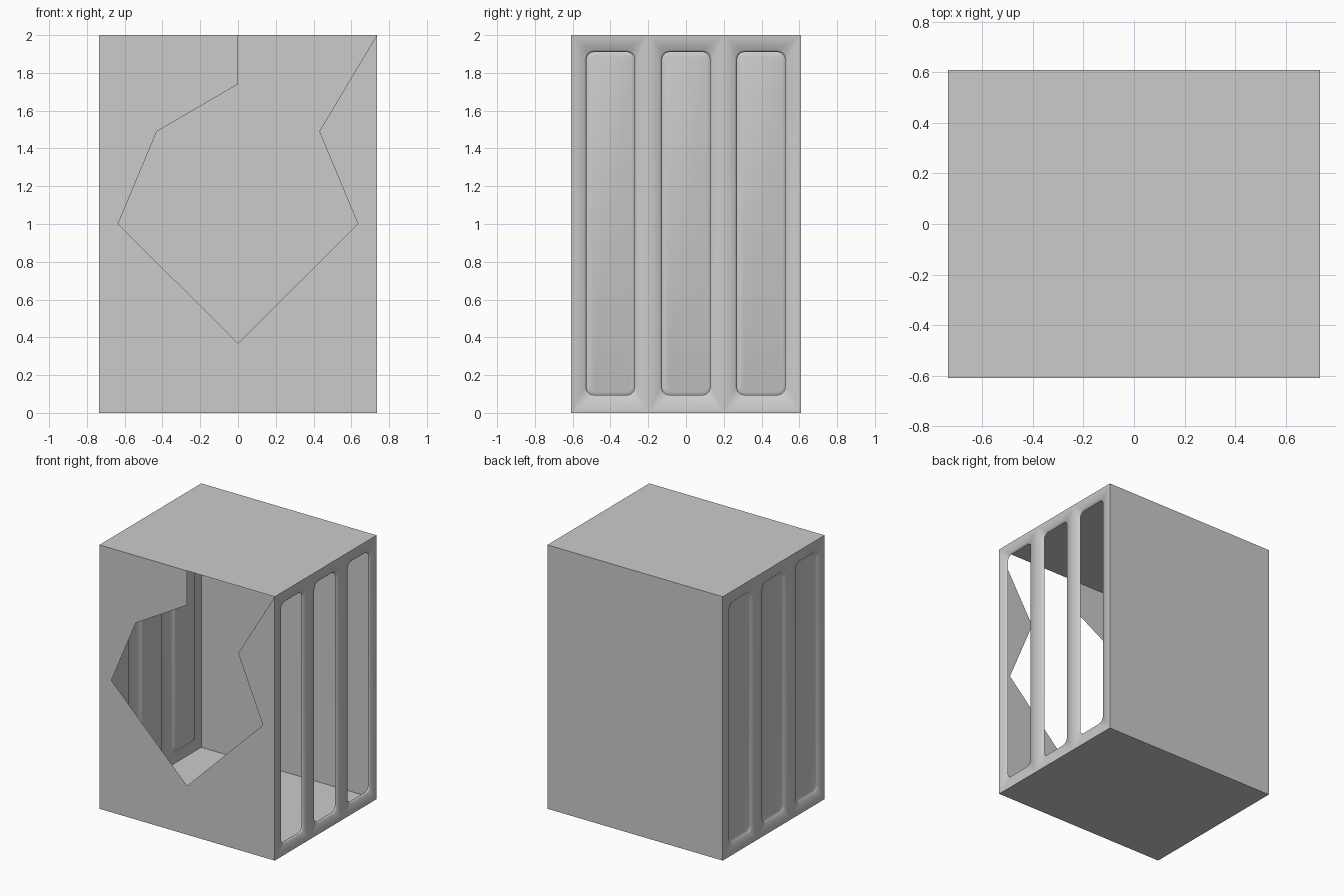
import bpy, bmesh, math
from mathutils import Vector

if "Cube" in bpy.data.objects:
    bpy.data.objects.remove(bpy.data.objects["Cube"])

W, D, H = 0.735, 0.61, 2.0


def finish(bm, name, outward):
    # weld, orient outward and turn into an object
    bmesh.ops.remove_doubles(bm, verts=bm.verts[:], dist=0.0005)
    bmesh.ops.recalc_face_normals(bm, faces=bm.faces[:])
    total = sum((f.normal * f.calc_area() for f in bm.faces), Vector())
    if total.dot(Vector(outward)) < 0:
        bmesh.ops.reverse_faces(bm, faces=bm.faces[:])
    me = bpy.data.meshes.new(name)
    bm.to_mesh(me)
    bm.free()
    ob = bpy.data.objects.new(name, me)
    bpy.context.collection.objects.link(ob)
    return ob


def sheet(name, pts, faces, outward):
    bm = bmesh.new()
    vs = [bm.verts.new(p) for p in pts]
    for f in faces:
        bm.faces.new([vs[i] for i in f])
    return finish(bm, name, outward)


def rounded(cy, hw, z0, z1, r, n=5):
    # rounded rectangle outline in the y-z plane
    out = []
    for k, (sy, z) in enumerate(((1, z1 - r), (-1, z1 - r), (-1, z0 + r), (1, z0 + r))):
        for i in range(n + 1):
            a = math.pi / 2 * (k + i / n)
            out.append((cy + sy * (hw - r) + r * math.cos(a), z + r * math.sin(a)))
    return out


def side_wall(name, s, profile, panelled):
    bm = bmesh.new()
    for y0, y1, cy in ((-D, -0.2, -0.4), (-0.2, 0.2, 0), (0.2, D, 0.397)):
        # softened lip stepping into the wall
        rings = []
        for inset, depth in profile:
            pts = rounded(cy, 0.137 - inset, 0.085 + inset, 1.92 - inset, 0.05 - inset)
            rings.append([bm.verts.new((s * (W - depth), y, z)) for y, z in pts])
        n = len(rings[0])
        for a, b in zip(rings, rings[1:]):
            for i in range(n):
                j = (i + 1) % n
                bm.faces.new((a[i], a[j], b[j], b[i]))
        if panelled:
            bm.faces.new(rings[-1])
        # flat frame around the opening
        rect = [bm.verts.new((s * W, y, z))
                for y, z in ((y0, 0), (y1, 0), (y1, H), (y0, H))]
        edges = [bm.edges.new((rect[i], rect[(i + 1) % 4])) for i in range(4)]
        edges += [bm.edges.get((rings[0][i], rings[0][(i + 1) % n])) for i in range(n)]
        bmesh.ops.triangle_fill(bm, use_beauty=True, use_dissolve=False,
                                edges=edges, normal=(s, 0, 0))
    ob = finish(bm, name, (s, 0, 0))
    # soft blended shading across frame and lip
    for p in ob.data.polygons:
        p.use_smooth = True


# front sheet with the broken opening running to the top right corner
front = [(-W, 0), (W, 0), (W, H), (0.43, 1.49), (0.635, 1), (0, 0.37),
         (-0.635, 1), (-0.43, 1.49), (0, 1.74), (0, H), (-W, H)]
sheet("front_wall", [(x, -D, z) for x, z in front],
      [(10, 7, 8, 9), (10, 6, 7), (10, 0, 6), (0, 5, 6), (0, 1, 5),
       (1, 4, 5), (1, 2, 4), (2, 3, 4)], (0, -1, 0))

# back, bottom and top sheets
quad = [(0, 1, 2, 3)]
sheet("back_wall", [(-W, D, 0), (W, D, 0), (W, D, H), (-W, D, H)], quad, (0, 1, 0))
for name, z, o in (("floor", 0, -1), ("roof", H, 1)):
    sheet(name, [(-W, -D, z), (W, -D, z), (W, D, z), (-W, D, z)], quad, (0, 0, o))

# open windows on the right, shallow recessed panels on the left
side_wall("right_window_wall", 1, ((0, 0), (0.004, 0.005), (0.01, 0.012)), False)
side_wall("left_panel_wall", -1, ((0, 0), (0.008, 0.008), (0.025, 0.014)), True)
